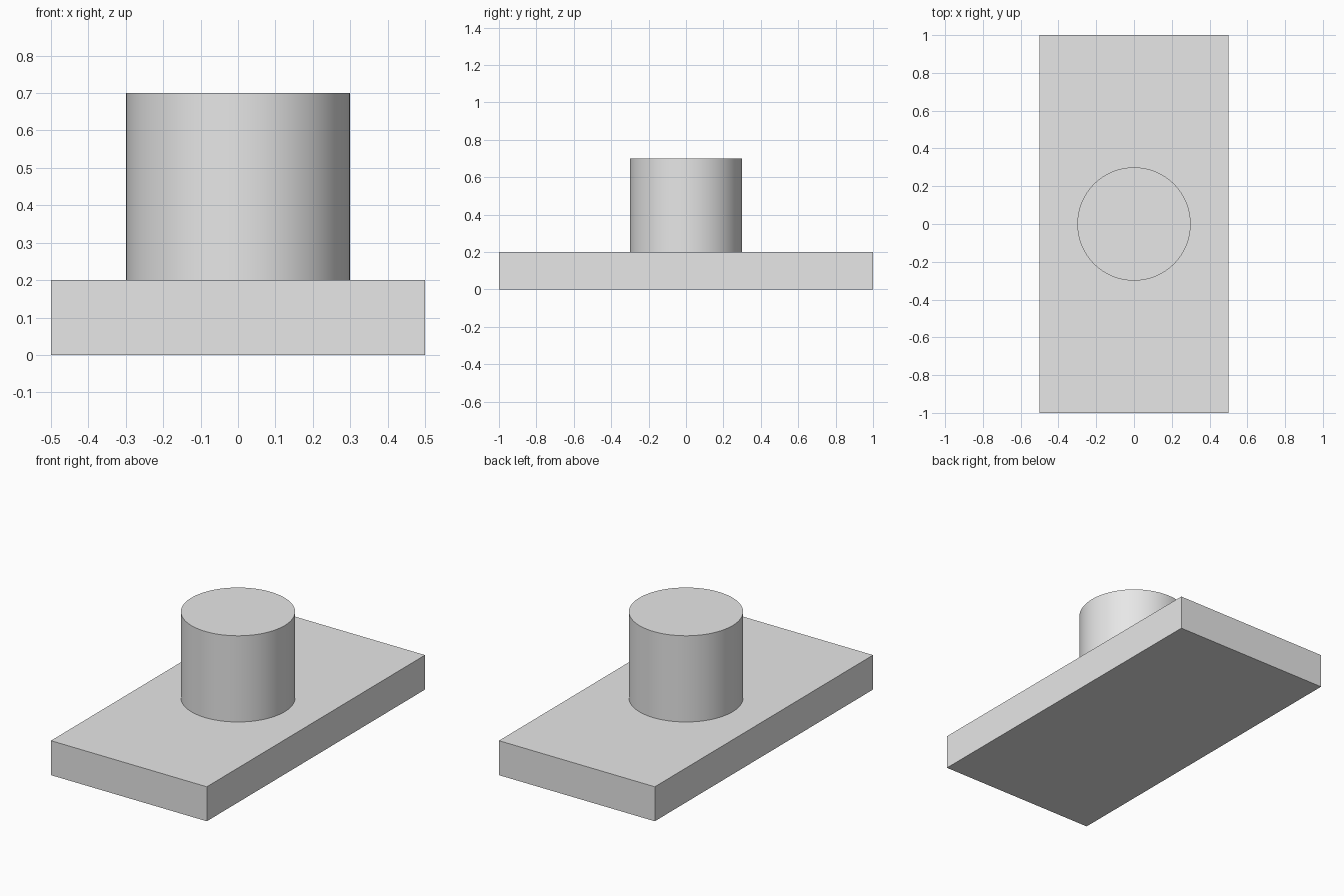
import bpy
import math

default = bpy.data.objects.get("Cube")
if default:
    bpy.data.objects.remove(default, do_unlink=True)

BASE_HEIGHT = 0.2
POST_HEIGHT = 0.5
POST_RADIUS = 0.3

# Plain grey for the whole model
grey = bpy.data.materials.new("light_grey")
grey.use_nodes = True
colour = (0.8, 0.8, 0.8, 1)
grey.diffuse_color = colour
grey.node_tree.nodes["Principled BSDF"].inputs["Base Color"].default_value = colour


def finish(name):
    obj = bpy.context.object
    obj.name = name
    obj.data.name = name
    obj.data.materials.append(grey)
    return obj


# Flat rectangular base
bpy.ops.mesh.primitive_cube_add(size=1, location=(0, 0, BASE_HEIGHT / 2))
base = finish("base_plate")
base.scale = (1, 2, BASE_HEIGHT)
bpy.ops.object.transform_apply(location=False, rotation=False, scale=True)

# Round post standing on the base
bpy.ops.mesh.primitive_cylinder_add(
    vertices=96, radius=POST_RADIUS, depth=POST_HEIGHT,
    location=(0, 0, BASE_HEIGHT + POST_HEIGHT / 2))
finish("round_post")
bpy.ops.object.shade_smooth_by_angle(angle=math.radians(30))
